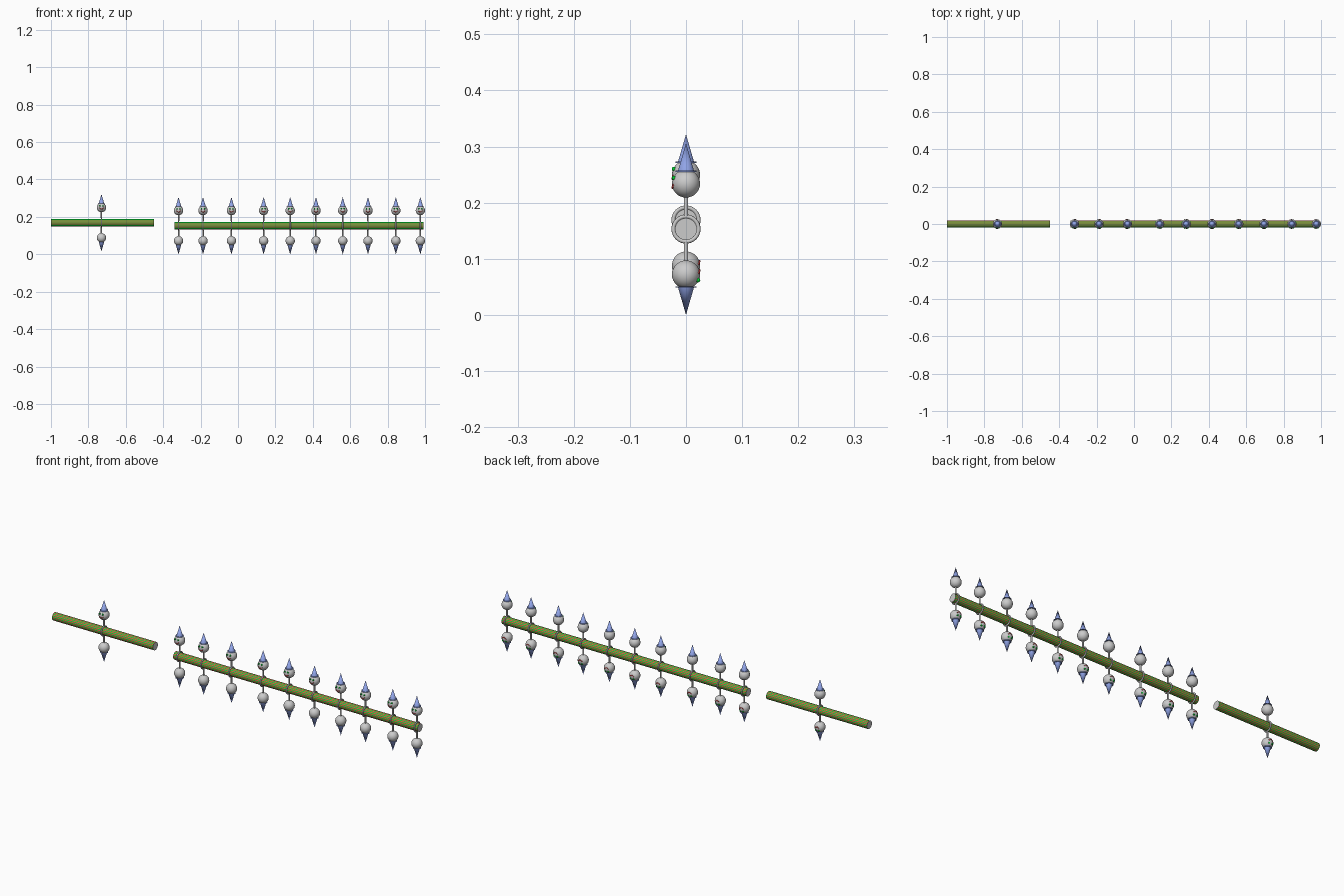
import bpy, bmesh, math
from mathutils import Matrix, Vector

if "Cube" in bpy.data.objects:
    bpy.data.objects.remove(bpy.data.objects["Cube"])

def material(name, col):
    m = bpy.data.materials.new(name)
    m.diffuse_color = (*col, 1)
    m.use_nodes = True
    m.node_tree.nodes["Principled BSDF"].inputs["Base Color"].default_value = m.diffuse_color
    return m

RED = material("red", (0.85, 0.06, 0.06))
GREEN = material("green", (0.0, 0.65, 0.03))
BLUE = material("blue", (0.28, 0.37, 0.8))

def finish(name, bm, mats=(), smooth=True):
    me = bpy.data.meshes.new(name)
    bm.to_mesh(me)
    bm.free()
    for m in mats:
        me.materials.append(m)
    ob = bpy.data.objects.new(name, me)
    bpy.context.collection.objects.link(ob)
    if smooth:
        bpy.ops.object.select_all(action='DESELECT')
        ob.select_set(True)
        bpy.context.view_layer.objects.active = ob
        bpy.ops.object.shade_smooth_by_angle(angle=math.radians(40))
    return ob

def cone(bm, r1, r2, z0, z1, seg=32):
    bmesh.ops.create_cone(bm, cap_ends=True, segments=seg, radius1=r1, radius2=r2,
                          depth=z1 - z0, matrix=Matrix.Translation((0, 0, (z0 + z1) / 2)))

def ball(bm, loc, r, u=32, v=16):
    bmesh.ops.create_uvsphere(bm, u_segments=u, v_segments=v, radius=r,
                              matrix=Matrix.Translation(loc))

# Striped rods: facets alternate red and green, ends stay grey
def rod(name, x0, x1, z):
    bm = bmesh.new()
    cone(bm, 0.0195, 0.0195, x0, x1)
    for f in bm.faces:
        if len(f.verts) == 4:
            c = f.calc_center_median()
            k = math.floor(math.atan2(c.y, c.x) / (math.tau / 32) + 0.25)
            f.material_index = 1 + k % 2
    bmesh.ops.transform(bm, matrix=Matrix.Translation((0, 0, z)) @
                        Matrix.Rotation(math.pi / 2, 4, 'Y'), verts=bm.verts)
    finish(name, bm, (None, RED, GREEN))

# Grey ring that wraps the rod
bm = bmesh.new()
N, M = 32, 10
grid = []
for i in range(N):
    a = math.tau * i / N
    row = []
    for j in range(M):
        b = math.tau * j / M
        r = 0.0225 + 0.0035 * math.cos(b)
        row.append(bm.verts.new((0.0035 * math.sin(b), r * math.cos(a), r * math.sin(a))))
    grid.append(row)
for i in range(N):
    for j in range(M):
        bm.faces.new((grid[i][j], grid[(i + 1) % N][j],
                      grid[(i + 1) % N][(j + 1) % M], grid[i][(j + 1) % M]))
bmesh.ops.recalc_face_normals(bm, faces=bm.faces)
protos = [finish("ring", bm)]

HEAD, R = 0.081, 0.025
heads = []

# Stem
bm = bmesh.new()
cone(bm, 0.004, 0.004, 0.024, 0.06, 16)
heads.append(finish("stem", bm))

# Head ball
bm = bmesh.new()
ball(bm, (0, 0, HEAD), R)
heads.append(finish("head", bm))

# Pointed hat with thin brim
bm = bmesh.new()
cone(bm, 0.0145, 0.0, 0.103, 0.153)
cone(bm, 0.0185, 0.0185, 0.102, 0.104)
heads.append(finish("hat", bm, (BLUE,)))

def on_face(x, z):
    return Vector((x, -math.sqrt(R * R - x * x - z * z), HEAD + z))

# Eyes
bm = bmesh.new()
for s in (-1, 1):
    ball(bm, on_face(s * 0.008, 0.010), 0.004, 16, 8)
heads.append(finish("eyes", bm, (GREEN,)))

# Mouth: a curved row of small beads
bm = bmesh.new()
for i in range(-3, 4):
    ball(bm, on_face(i * 0.0033, -0.008 + 0.0006 * i * i), 0.002, 10, 6)
heads.append(finish("mouth", bm, (RED,)))

# Lower half is the upper one turned about the rod
for ob in heads:
    low = bpy.data.objects.new("lower_" + ob.name, ob.data.copy())
    low.data.transform(Matrix.Rotation(math.pi, 4, 'X'))
    bpy.context.collection.objects.link(low)
    protos += [ob, low]

# Place the figures along the rods
ZL, ZR = 0.169, 0.153
places = [(-0.73, ZL)] + [(x, ZR) for x in (-0.318, -0.187, -0.035, 0.137, 0.279,
                                            0.417, 0.56, 0.695, 0.844, 0.975)]
for i, (x, z) in enumerate(places):
    for p in protos:
        ob = p if i == 0 else p.copy()
        if i:
            bpy.context.collection.objects.link(ob)
        ob.location = (x, 0, z)

rod("left_rod", -1.0, -0.45, ZL)
rod("right_rod", -0.34, 0.992, ZR)
